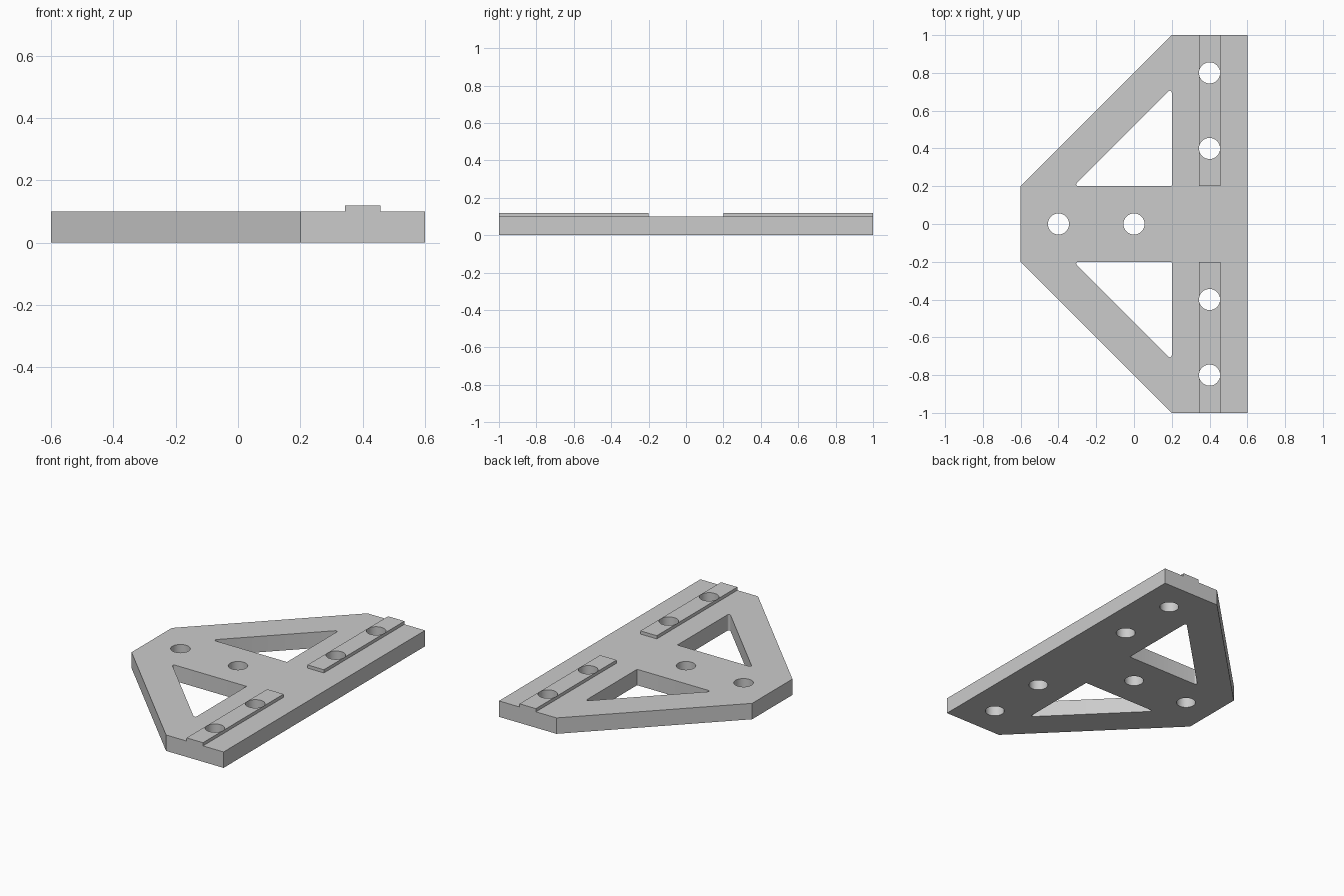
import bpy
from math import cos, sin, pi, radians
from mathutils import Vector

if "Cube" in bpy.data.objects:
    bpy.data.objects.remove(bpy.data.objects["Cube"], do_unlink=True)

THICK, RAIL_HEIGHT = 0.1, 0.02
RAIL_X, RAIL_HALF, HOLE_R = 0.4, 0.057, 0.056

grey = bpy.data.materials.new("plain grey")
grey.use_nodes = True
grey.diffuse_color = (0.6, 0.6, 0.6, 1)
grey.node_tree.nodes["Principled BSDF"].inputs["Base Color"].default_value = grey.diffuse_color


def circle(x, y, sides=32):
    return [(x + HOLE_R * cos(2 * pi * i / sides), y + HOLE_R * sin(2 * pi * i / sides))
            for i in range(sides)]


def fillet(corners, radii, steps=6):
    """Round each corner of a polygon with its own radius."""
    pts = []
    for i, r in enumerate(radii):
        p = Vector(corners[i])
        a = (Vector(corners[i - 1]) - p).normalized()
        b = (Vector(corners[(i + 1) % len(corners)]) - p).normalized()
        half = a.angle(b) / 2
        centre = p + (a + b).normalized() * r / sin(half)
        reach = r / sin(half) * cos(half)
        start = (p + a * reach - centre).normalized()
        end = (p + b * reach - centre).normalized()
        for s in range(steps + 1):
            t = s / steps
            turn = start.angle(end)
            arm = (start * sin((1 - t) * turn) + end * sin(t * turn)) / sin(turn)
            pts.append(tuple(centre + arm * r))
    return pts


def extruded(name, outlines, z0, z1):
    """Solid from an outer outline plus hole outlines."""
    curve = bpy.data.curves.new(name, "CURVE")
    curve.dimensions = "2D"
    curve.fill_mode = "BOTH"
    curve.extrude = (z1 - z0) / 2
    for outline in outlines:
        spline = curve.splines.new("POLY")
        spline.points.add(len(outline) - 1)
        for point, (x, y) in zip(spline.points, outline):
            point.co = (x, y, 0, 1)
        spline.use_cyclic_u = True
    obj = bpy.data.objects.new(name, curve)
    obj.location.z = (z0 + z1) / 2
    bpy.context.collection.objects.link(obj)
    bpy.ops.object.select_all(action="DESELECT")
    obj.select_set(True)
    bpy.context.view_layer.objects.active = obj
    bpy.ops.object.convert(target="MESH")
    obj = bpy.context.object
    obj.data.materials.clear()
    obj.data.materials.append(grey)
    bpy.ops.object.shade_smooth_by_angle(angle=radians(30))


# Mounting plate with bolt holes and two triangular windows
half_outline = [(0.6, 1), (0.2, 1), (-0.6, 0.2)]
outline = half_outline + [(x, -y) for x, y in reversed(half_outline)]
window = fillet([(0.2, 0.2), (0.2, 0.72), (-0.32, 0.2)], [0.004, 0.01, 0.01])
mirrored = [(x, -y) for x, y in window]
rail_holes = [circle(RAIL_X, y) for y in (-0.8, -0.4, 0.4, 0.8)]
web_holes = [circle(x, 0) for x in (-0.4, 0)]
extruded("mounting_plate", [outline, window, mirrored] + rail_holes + web_holes, 0, THICK)

# Raised locating rails along the long bar
for name, side in (("front_rail", -1), ("back_rail", 1)):
    lo, hi = sorted((0.2 * side, side))
    left, right = RAIL_X - RAIL_HALF, RAIL_X + RAIL_HALF
    rail = [(left, lo), (right, lo), (right, hi), (left, hi)]
    extruded(name, [rail] + [circle(RAIL_X, side * y) for y in (0.4, 0.8)],
             THICK, THICK + RAIL_HEIGHT)
